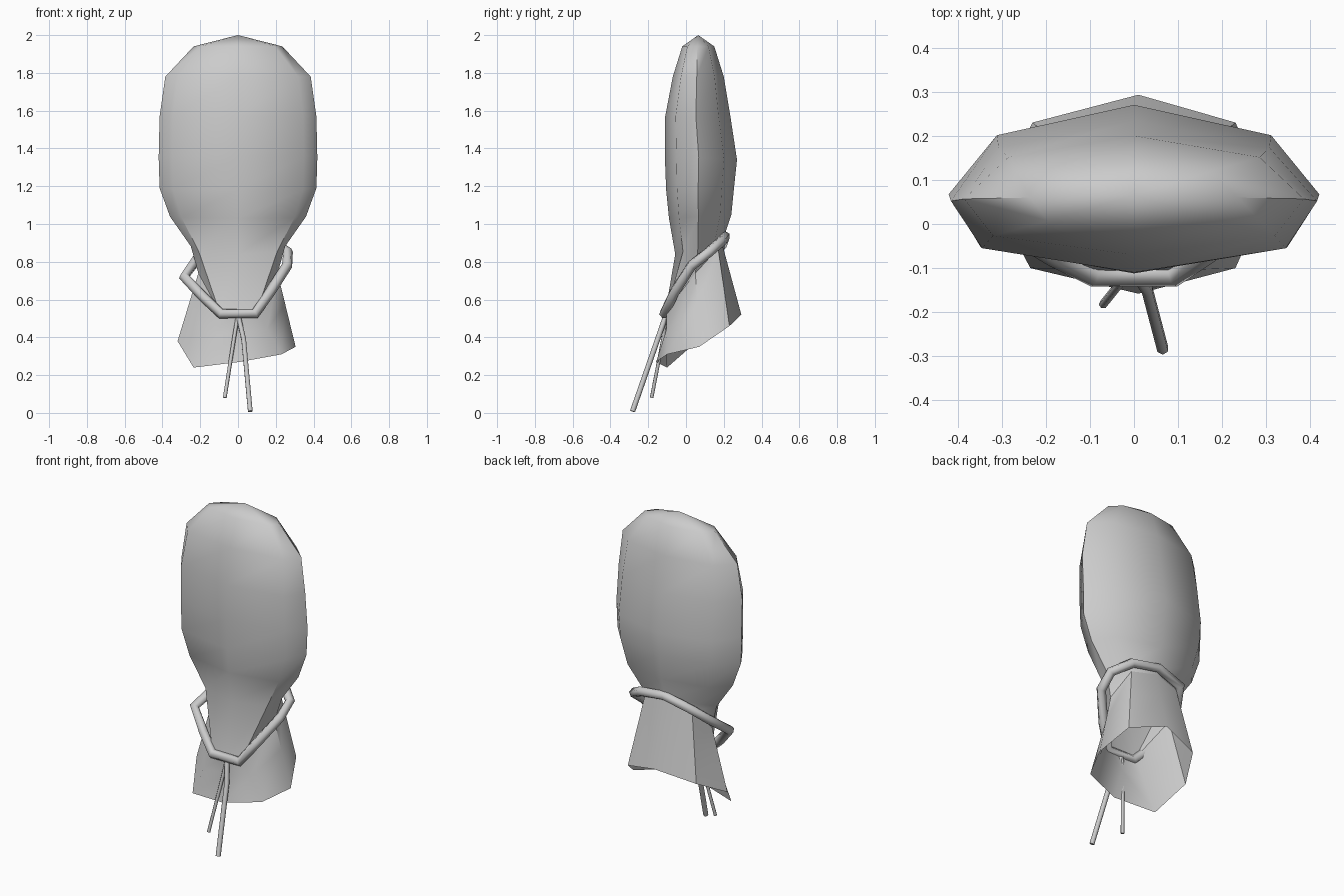
import bpy, bmesh, math
from mathutils import Vector

if "Cube" in bpy.data.objects:
    bpy.data.objects.remove(bpy.data.objects["Cube"])

# eight-sided cross-section: (width factor, depth factor), front going round to back
SECTION = [(0, 0), (.83, .16), (1, .47), (.74, .82), (0, 1),
           (-.74, .82), (-1, .47), (-.83, .16)]


def ring(w, front, back, z_front, z_back):
    return [Vector((w * a, front + (back - front) * t, z_front + (z_back - z_front) * t))
            for a, t in SECTION]


def loft(name, rings, tip=None):
    bm = bmesh.new()
    rows = [[bm.verts.new(p) for p in r] for r in rings]
    n = len(rows[0])
    for lo, hi in zip(rows[1:], rows[:-1]):
        for i in range(n):
            j = (i + 1) % n
            bm.faces.new((lo[i], lo[j], hi[j], hi[i]))
    if tip:
        v = bm.verts.new(tip)
        for i in range(n):
            bm.faces.new((rows[0][i], rows[0][(i + 1) % n], v))
    for f in bm.faces:
        f.smooth = True
    me = bpy.data.meshes.new(name)
    bm.to_mesh(me)
    bm.free()
    ob = bpy.data.objects.new(name, me)
    bpy.context.collection.objects.link(ob)
    me.set_sharp_from_angle(angle=math.radians(50))
    return ob


def cord(name, points, radius, closed=False):
    cu = bpy.data.curves.new(name, 'CURVE')
    cu.dimensions = '3D'
    cu.bevel_depth = radius
    cu.bevel_resolution = 1
    cu.use_fill_caps = True
    sp = cu.splines.new('POLY')
    sp.points.add(len(points) - 1)
    for p, co in zip(sp.points, points):
        p.co = (*co, 1)
    sp.use_cyclic_u = closed
    ob = bpy.data.objects.new(name, cu)
    bpy.context.collection.objects.link(ob)
    return ob


# stuffed upper body, narrowing into the tilted tied neck
neck = [Vector(p) for p in [
    (0, -.11, .53), (.10, -.105, .54), (.21, .05, .74), (.16, .17, .87), (0, .19, .90),
    (-.16, .17, .87), (-.21, .05, .74), (-.10, -.105, .54)]]
body_rings = [
    ring(.235, -.02, .15, 1.94, 1.94),
    ring(.385, -.07, .20, 1.78, 1.78),
    ring(.415, -.11, .235, 1.57, 1.57),
    ring(.42, -.112, .27, 1.36, 1.34),
    ring(.415, -.105, .255, 1.18, 1.20),
    ring(.36, -.09, .24, 1.03, 1.05),
    ring(.25, -.057, .20, .84, .93),
    neck]
loft("pouch_body", body_rings, (0, .065, 2.0))

# open gathered skirt under the tie
rim = [Vector(p) for p in [
    (.01, -.158, .27), (.23, -.10, .31), (.305, .07, .35), (.23, .23, .46), (.01, .293, .52),
    (-.23, .23, .47), (-.32, .06, .38), (-.235, -.10, .24)]]
middle = [a.lerp(b, .42) for a, b in zip(neck, rim)]
middle[0].y += .03
loft("pouch_skirt", [neck, middle, rim])

# rope tied around the neck
cord("neck_rope", [
    (-.09, -.115, .525), (.09, -.115, .525), (.17, -.06, .64), (.26, .03, .78),
    (.265, .12, .85), (.17, .19, .91), (0, .205, .935), (-.17, .19, .89),
    (-.22, .10, .81), (-.285, -.01, .72), (-.18, -.07, .61)], .028, True)

# hanging rope ends
cord("long_rope_end", [(0, -.105, .52), (.03, -.15, .39), (.065, -.283, .008)], .014)
cord("short_rope_end", [(0, -.105, .52), (-.02, -.12, .40), (-.07, -.182, .08)], .010)
